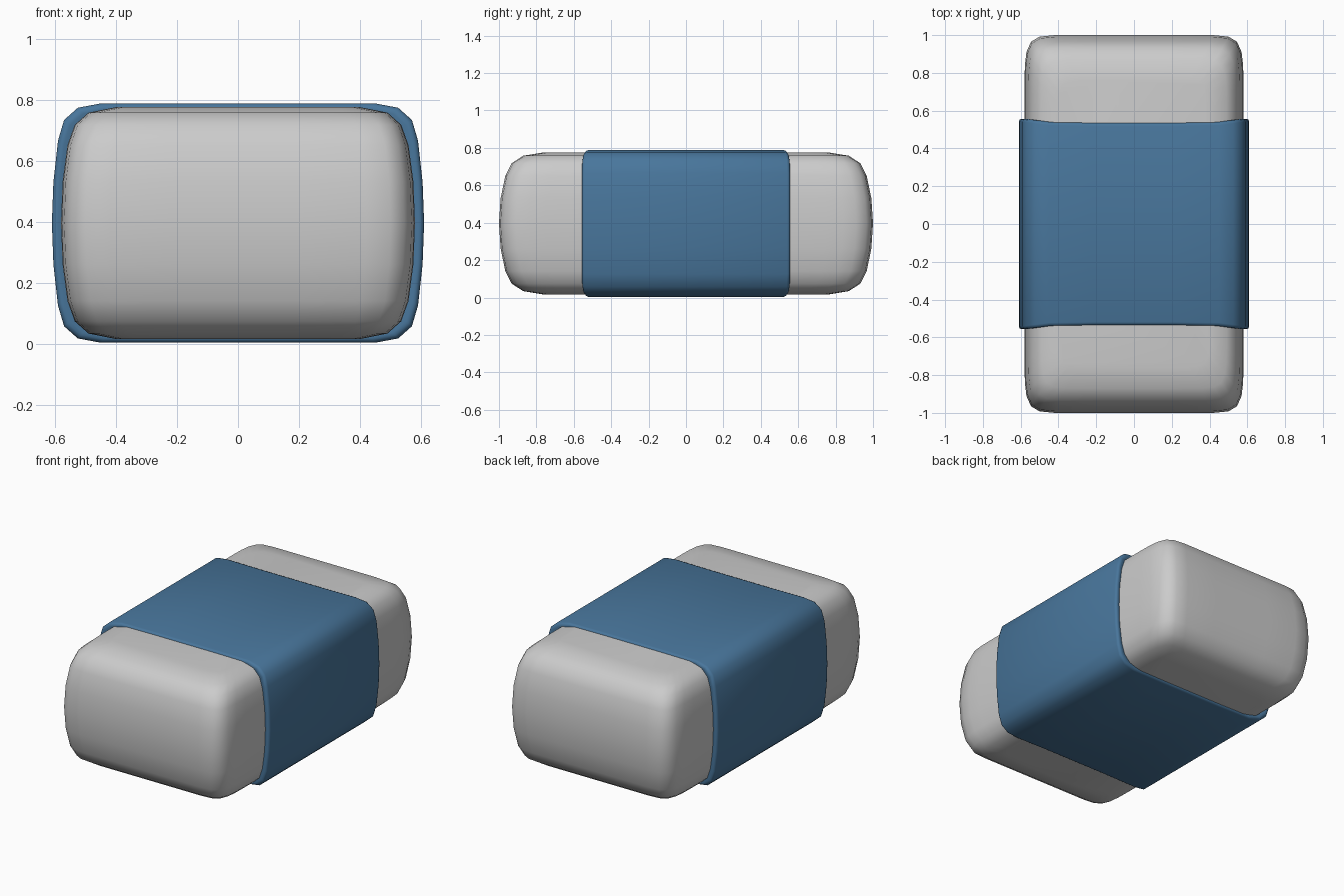
import bpy, bmesh

if "Cube" in bpy.data.objects:
    bpy.data.objects.remove(bpy.data.objects["Cube"])

ZC = 0.396  # mid height


def four_way(corner):
    """Mirror one quadrant of points (axis end first) into a closed loop."""
    q2 = [(-a, b) for a, b in reversed(corner)]
    half = corner + q2
    return half + [(-a, -b) for a, b in half]


def bridge(bm, a, b):
    n = len(a)
    for i in range(n):
        j = (i + 1) % n
        bm.faces.new((a[i], a[j], b[j], b[i]))


def finish(bm, name, angle):
    bmesh.ops.remove_doubles(bm, verts=bm.verts[:], dist=0.0005)
    bmesh.ops.recalc_face_normals(bm, faces=bm.faces[:])
    mesh = bpy.data.meshes.new(name)
    bm.to_mesh(mesh)
    bm.free()
    ob = bpy.data.objects.new(name, mesh)
    bpy.context.collection.objects.link(ob)
    bpy.ops.object.select_all(action='DESELECT')
    ob.select_set(True)
    bpy.context.view_layer.objects.active = ob
    bpy.ops.object.shade_smooth_by_angle(angle=angle)
    return ob


# Rubber block: rounded plan outline stacked through softly bulging levels
plan = four_way([(1, .0), (1, .56), (1, .75), (.996, .84), (.982, .91),
                 (.94, .965), (.862, .992), (.724, 1), (.35, 1)])
upper = [(.0, .58, 1), (.135, .575, .991), (.255, .559, .966),
         (.322, .535, .932), (.362, .49, .87), (.380, .40, .76)]
levels = [(-z, x, y) for z, x, y in reversed(upper[1:])] + upper
bm = bmesh.new()
rings = [[bm.verts.new((px * hx, py * hy, ZC + z)) for px, py in plan]
         for z, hx, hy in levels]
for a, b in zip(rings, rings[1:]):
    bridge(bm, a, b)
bm.faces.new(rings[0])
bm.faces.new(rings[-1])
finish(bm, "eraser_block", 1.0)

# Sleeve: open tube around the block, rims flaring outward at the sides
section = four_way([(.61, 0), (.605, .135), (.59, .27), (.57, .338),
                    (.525, .378), (.45, .392), (.22, .392)])


def sleeve_ring(bm, side, pull, inset):
    sx, sz = 1 - inset / .61, 1 - inset / .392
    ring = []
    for x, z in section:
        flare = min(max((abs(x) - .42) / .17, 0), 1)
        y = side * (.535 + .022 * flare - pull)
        ring.append(bm.verts.new((x * sx, y, ZC + z * sz)))
    return ring


bm = bmesh.new()
rim = [(.004, .035), (0, .02), (0, .012), (.005, .004), (.016, 0)]
loops = [sleeve_ring(bm, -1, p, i) for p, i in rim]
loops += [sleeve_ring(bm, 1, p, i) for p, i in reversed(rim)]
for a, b in zip(loops, loops[1:] + loops[:1]):
    bridge(bm, a, b)
sleeve = finish(bm, "sleeve", 1.0)
blue = bpy.data.materials.new("sleeve_blue")
blue.diffuse_color = (0.065, 0.18, 0.33, 1)
blue.use_nodes = True
blue.node_tree.nodes["Principled BSDF"].inputs["Base Color"].default_value = blue.diffuse_color
sleeve.data.materials.append(blue)
